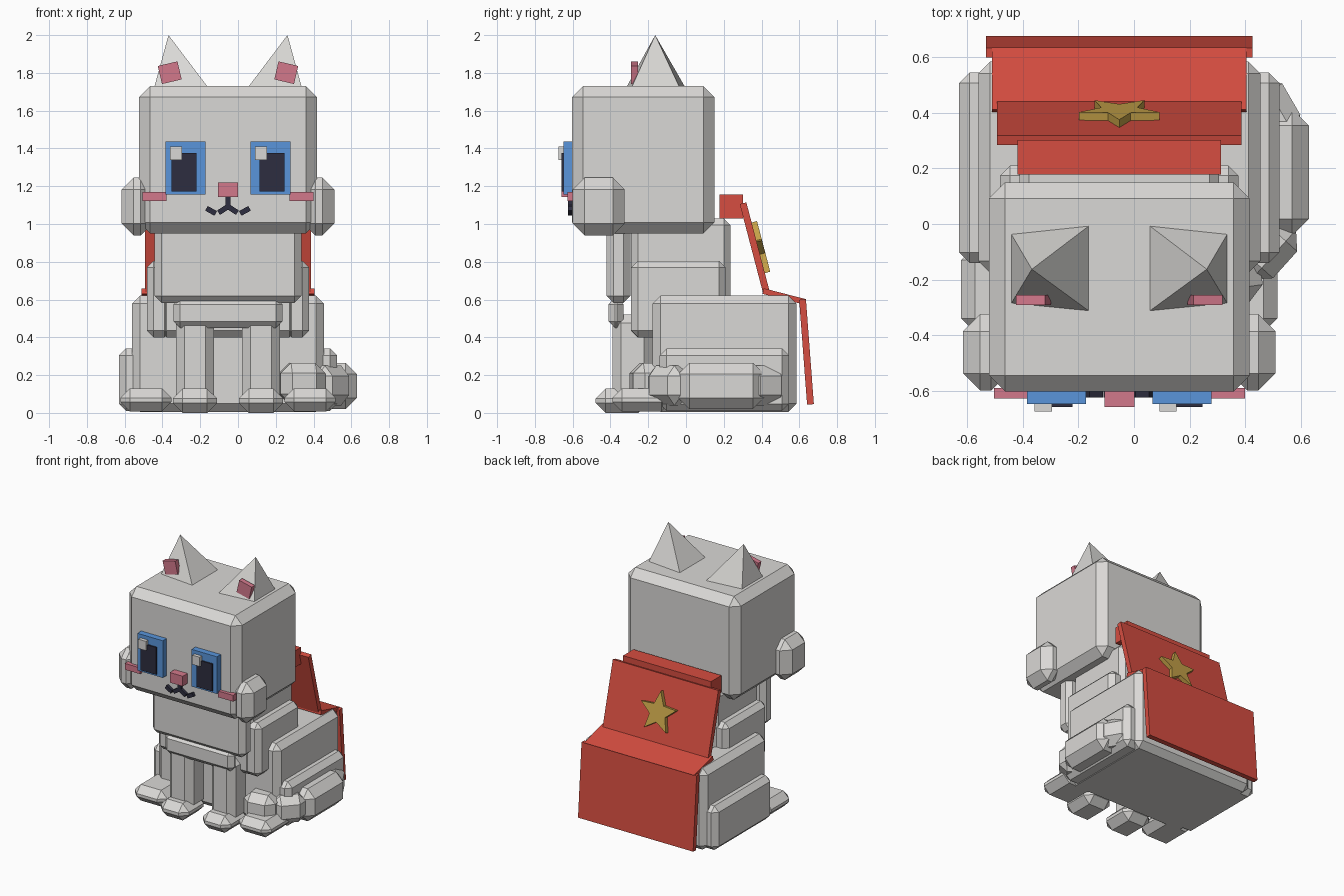
import bpy, bmesh, math
from mathutils import Vector

if "Cube" in bpy.data.objects:
    bpy.data.objects.remove(bpy.data.objects["Cube"])

C = -0.053  # symmetry plane of the animal (the tail sticks out to one side)


def material(name, rgb):
    m = bpy.data.materials.new(name)
    m.diffuse_color = (*rgb, 1)
    m.use_nodes = True
    m.node_tree.nodes["Principled BSDF"].inputs["Base Color"].default_value = m.diffuse_color
    return m


FUR = material("light grey fur", (0.70, 0.69, 0.67))
RED = material("red cloth", (0.67, 0.075, 0.052))
BLUE = material("blue iris", (0.10, 0.30, 0.71))
DARK = material("dark pupil", (0.027, 0.027, 0.05))
PINK = material("pink skin", (0.65, 0.19, 0.26))
GOLD = material("gold star", (0.56, 0.36, 0.065))


def add(name, bm, mat, loc=(0, 0, 0), rot=(0, 0, 0)):
    bmesh.ops.recalc_face_normals(bm, faces=bm.faces[:])
    me = bpy.data.meshes.new(name)
    bm.to_mesh(me)
    bm.free()
    me.materials.append(mat)
    ob = bpy.data.objects.new(name, me)
    ob.location, ob.rotation_euler = loc, rot
    bpy.context.collection.objects.link(ob)
    return ob


def block(name, x, y, z, mat=FUR, bevel=0.0, rot=(0, 0, 0)):
    """Chamfered box given by its (min, max) ranges, turned about its centre."""
    size = Vector((x[1] - x[0], y[1] - y[0], z[1] - z[0]))
    bm = bmesh.new()
    bmesh.ops.create_cube(bm, size=1)
    bmesh.ops.scale(bm, vec=size, verts=bm.verts[:])
    if bevel:
        bmesh.ops.bevel(bm, geom=bm.edges[:], offset=bevel, segments=1,
                        affect='EDGES', profile=0.5)
    loc = [(r[0] + r[1]) / 2 for r in (x, y, z)]
    return add(name, bm, mat, loc, rot)


def centred(name, half, y, z, mat=FUR, bevel=0.0):
    return block(name, (C - half, C + half), y, z, mat, bevel)


def pair(name, near, far, y, z, mat=FUR, bevel=0.0, tilt=0.0):
    """Left and right copies; near/far are distances from the symmetry plane."""
    block(name + "_left", (C - far, C - near), y, z, mat, bevel, (0, -tilt, 0))
    block(name + "_right", (C + near, C + far), y, z, mat, bevel, (0, tilt, 0))


# Head, body and chest fur
centred("head", 0.47, (-0.603, 0.15), (0.95, 1.73), FUR, 0.058)
centred("torso", 0.36, (-0.29, 0.235), (0.40, 1.03), FUR, 0.035)
centred("chest_fur_upper", 0.388, (-0.42, -0.295), (0.583, 1.0), FUR, 0.036)
centred("chest_fur_lower", 0.288, (-0.41, -0.33), (0.45, 0.61), FUR, 0.035)
centred("haunches", 0.508, (-0.177, 0.585), (0.006, 0.622), FUR, 0.043)

# Limbs
pair("shoulder", 0.30, 0.43, (-0.29, 0.21), (0.40, 0.805), FUR, 0.036)
pair("thigh", 0.43, 0.577, (-0.14, 0.546), (0.01, 0.342), FUR, 0.038)
pair("front_leg", 0.075, 0.275, (-0.388, -0.178), (0.05, 0.52), FUR, 0.045)
pair("front_paw", 0.058, 0.292, (-0.478, -0.20), (0.0, 0.128), FUR, 0.052)
pair("back_paw", 0.30, 0.57, (-0.39, -0.08), (0.008, 0.13), FUR, 0.05)

# Tail curling round one side to the front
block("tail_base", (0.36, 0.60), (0.30, 0.50), (0.04, 0.25), FUR, 0.055,
      (0, 0, math.radians(-60)))
block("tail_side", (0.42, 0.63), (-0.042, 0.414), (0.02, 0.265), FUR, 0.06)
block("tail_bend", (0.35, 0.59), (-0.18, 0.02), (0.04, 0.25), FUR, 0.055,
      (0, 0, math.radians(48)))
block("tail_tip", (0.22, 0.46), (-0.29, -0.11), (0.045, 0.265), FUR, 0.055,
      (0, 0, math.radians(8)))

# Cheek tufts and blush
pair("cheek_tuft", 0.40, 0.563, (-0.60, -0.325), (0.94, 1.245), FUR, 0.062)
pair("blush", 0.325, 0.452, (-0.628, -0.59), (1.123, 1.17), PINK)

# Ears: leaning four-sided spikes with pink pads
for side, s in (("left", -1), ("right", 1)):
    bm = bmesh.new()
    base = [bm.verts.new((C + s * dx, y, 1.725)) for dx, y in
            ((0.39, -0.035), (0.107, -0.005), (0.107, -0.315), (0.39, -0.287))]
    tip = bm.verts.new((C + s * 0.315, -0.163, 2.0))
    bm.faces.new(base)
    for i in range(4):
        bm.faces.new((base[i], base[(i + 1) % 4], tip))
    add("ear_" + side, bm, FUR)
pair("inner_ear", 0.255, 0.362, (-0.292, -0.255), (1.752, 1.85), PINK, 0, 0.23)

# Eyes: the catch-light sits on the same side of both
pair("iris", 0.12, 0.332, (-0.649, -0.59), (1.157, 1.437), BLUE)
pair("pupil", 0.168, 0.30, (-0.66, -0.60), (1.172, 1.377), DARK)
for side, x in (("left", -0.359), ("right", 0.091)):
    block("catch_light_" + side, (x, x + 0.063), (-0.676, -0.62), (1.34, 1.41))

# Nose and mouth
centred("nose", 0.054, (-0.66, -0.59), (1.144, 1.22), PINK)
centred("mouth_stem", 0.014, (-0.625, -0.59), (1.08, 1.15), DARK)


def mouth_bar(name, x0, z0, x1, z1):
    cx, cz = (x0 + x1) / 2, (z0 + z1) / 2
    h = math.hypot(x1 - x0, z1 - z0) / 2
    block(name, (cx - h, cx + h), (-0.625, -0.59), (cz - 0.014, cz + 0.014),
          DARK, 0, (0, -math.atan2(z1 - z0, x1 - x0), 0))


for side, s in (("left", -1), ("right", 1)):
    mouth_bar("mouth_inner_" + side, C, 1.092, C + s * 0.05, 1.06)
    mouth_bar("mouth_outer_" + side, C + s * 0.065, 1.056, C + s * 0.114, 1.083)


# Cape: collar and three flat panels falling down the back
def cape_panel(name, half, y0, z0, y1, z1, t=0.036):
    cy, cz = (y0 + y1) / 2, (z0 + z1) / 2
    h = math.hypot(y1 - y0, z1 - z0) / 2
    block(name, (C - half, C + half), (cy - h, cy + h), (cz - t / 2, cz + t / 2),
          RED, 0, (math.atan2(z1 - z0, y1 - y0), 0, 0))


centred("cape_collar", 0.367, (0.178, 0.302), (1.03, 1.155), RED)
cape_panel("cape_upper", 0.44, 0.302, 1.11, 0.425, 0.64)
cape_panel("cape_middle", 0.459, 0.408, 0.645, 0.633, 0.587, 0.03)
cape_panel("cape_lower", 0.48, 0.617, 0.60, 0.659, 0.045)

# Star badge lying on the upper cape panel
slope = math.atan2(0.123, 0.47)
bm = bmesh.new()
ring = []
for i in range(10):
    r = 0.153 if i % 2 == 0 else 0.068
    a = math.radians(36 * i)
    ring.append(bm.verts.new((r * math.sin(a), 0, r * math.cos(a))))
face = bm.faces.new(ring)
new = bmesh.ops.extrude_face_region(bm, geom=[face])["geom"]
bmesh.ops.translate(bm, vec=(0, 0.04, 0),
                    verts=[g for g in new if isinstance(g, bmesh.types.BMVert)])
add("star_badge", bm, GOLD, (C, 0.376, 0.857), (slope, 0, 0))
